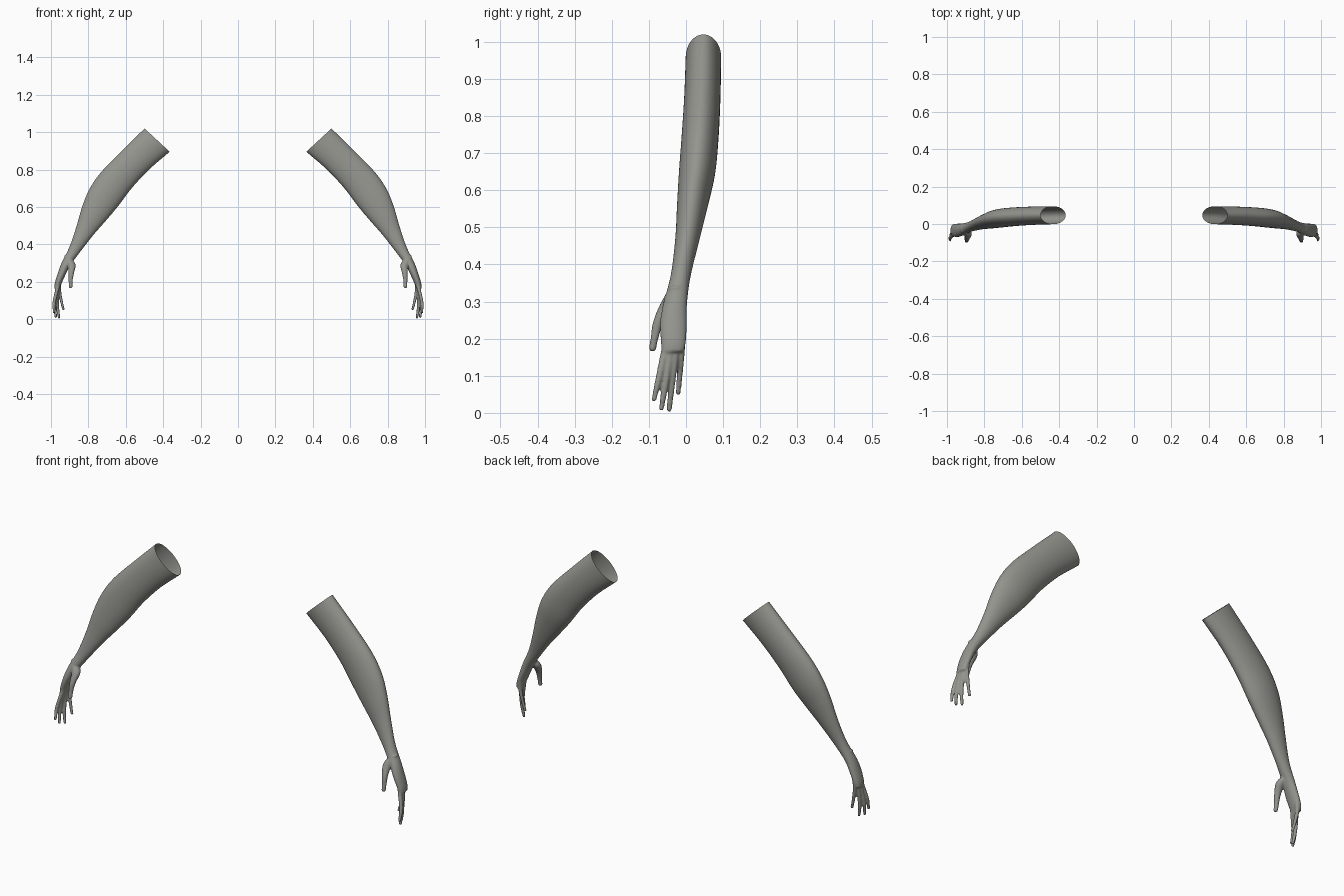
import bpy, bmesh, math
from mathutils import Vector

if "Cube" in bpy.data.objects:
    bpy.data.objects.remove(bpy.data.objects["Cube"])

skin = bpy.data.materials.new("warm_grey")
skin.diffuse_color = (0.30, 0.30, 0.275, 1)
skin.use_nodes = True
skin.node_tree.nodes["Principled BSDF"].inputs["Base Color"].default_value = skin.diffuse_color

# Arm sections: outer x, z, inner x, z, centre y, half depth in y
ARM = [
    (0.475, 1.047, 0.340, 0.922, 0.048, 0.048),   # trimmed off above the cut
    (0.500, 1.020, 0.365, 0.895, 0.047, 0.048),
    (0.620, 0.902, 0.475, 0.800, 0.044, 0.049),   # upper arm
    (0.732, 0.787, 0.568, 0.700, 0.038, 0.050),   # elbow
    (0.795, 0.695, 0.640, 0.605, 0.030, 0.049),
    (0.834, 0.600, 0.703, 0.530, 0.018, 0.042),   # forearm
    (0.866, 0.490, 0.773, 0.450, 0.004, 0.033),
    (0.902, 0.385, 0.845, 0.358, -0.014, 0.027),  # wrist
    (0.943, 0.302, 0.895, 0.290, -0.029, 0.032),
    (0.964, 0.245, 0.922, 0.238, -0.034, 0.036),  # palm
    (0.979, 0.195, 0.943, 0.192, -0.034, 0.034),
    (0.982, 0.165, 0.956, 0.163, -0.036, 0.030),
]
# Digits: points (x, y, z, radius) from knuckle to tip
DIGITS = [
    [(0.950, -0.045, 0.22, .011), (0.968, -0.060, 0.155, .010), (0.983, -0.074, 0.09, .009), (0.983, -0.086, 0.037, .007)],
    [(0.955, -0.037, 0.22, .011), (0.968, -0.045, 0.150, .010), (0.978, -0.057, 0.07, .009), (0.974, -0.066, 0.013, .007)],
    [(0.955, -0.025, 0.22, .011), (0.964, -0.030, 0.150, .010), (0.965, -0.039, 0.07, .009), (0.957, -0.045, 0.010, .007)],
    [(0.950, -0.012, 0.22, .011), (0.956, -0.013, 0.165, .010), (0.945, -0.017, 0.10, .008), (0.934, -0.021, 0.055, .007)],
    [(0.920, -0.030, 0.34, .012), (0.890, -0.048, 0.295, .021), (0.892, -0.074, 0.245, .015),
     (0.895, -0.084, 0.205, .011), (0.895, -0.090, 0.175, .010)],
]


def smooth_rows(rows, steps):
    """Catmull-Rom interpolation of rows of numbers."""
    out = []
    for i in range(len(rows) - 1):
        a, b, c, d = (rows[max(0, min(len(rows) - 1, k))] for k in (i - 1, i, i + 1, i + 2))
        for s in range(steps):
            t = s / steps
            out.append([0.5 * (2 * q + (r - p) * t + (2 * p - 5 * q + 4 * r - u) * t * t
                               + (3 * q - p - 3 * r + u) * t ** 3)
                        for p, q, r, u in zip(a, b, c, d)])
    return out + [list(rows[-1])]


def loft(bm, sections, n=32):
    """Closed tube through ellipses given as (centre, half axis, half axis)."""
    rings = [[bm.verts.new(c + u * math.cos(2 * math.pi * k / n) + v * math.sin(2 * math.pi * k / n))
              for k in range(n)] for c, u, v in sections]
    for r0, r1 in zip(rings, rings[1:]):
        for k in range(n):
            bm.faces.new((r0[k], r0[(k + 1) % n], r1[(k + 1) % n], r1[k]))
    bm.faces.new(rings[0][::-1])
    bm.faces.new(rings[-1])


bm = bmesh.new()

# Arm and palm
loft(bm, [(Vector(((ox + ix) / 2, cy, (oz + iz) / 2)),
           Vector(((ox - ix) / 2, 0, (oz - iz) / 2)), Vector((0, h, 0)))
          for ox, oz, ix, iz, cy, h in smooth_rows(ARM, 6)])

# Fingers and thumb, with rounded tips
for digit in DIGITS:
    loft(bm, [(Vector((x, y, z)), Vector((r, 0, 0)), Vector((0, r, 0)))
              for x, y, z, r in smooth_rows(digit, 5)], 16)
    x, y, z, r = digit[-1]
    ball = bmesh.ops.create_uvsphere(bm, u_segments=16, v_segments=10, radius=r * 1.05)
    bmesh.ops.translate(bm, verts=ball["verts"], vec=(x, y, z))
bmesh.ops.recalc_face_normals(bm, faces=bm.faces)

mesh = bpy.data.meshes.new("arms")
bm.to_mesh(mesh)
bm.free()
arms = bpy.data.objects.new("arms", mesh)
bpy.context.collection.objects.link(arms)

# Fuse the parts into one skin
fuse = arms.modifiers.new("fuse", 'REMESH')
fuse.mode = 'VOXEL'
fuse.voxel_size = 0.0042
relax = arms.modifiers.new("relax", 'SMOOTH')
relax.factor = 0.5
relax.iterations = 4
fused = bpy.data.meshes.new_from_object(arms.evaluated_get(bpy.context.evaluated_depsgraph_get()))
arms.modifiers.clear()
arms.data = fused

# Open cut at the top of the upper arm
bm = bmesh.new()
bm.from_mesh(fused)
bmesh.ops.bisect_plane(bm, geom=bm.verts[:] + bm.edges[:] + bm.faces[:], plane_co=(0.4325, 0, 0.9575),
                       plane_no=(-0.125, 0, 0.135), clear_outer=True)
for f in bm.faces:
    f.smooth = True
bm.to_mesh(fused)
bm.free()
fused.materials.clear()
fused.materials.append(skin)

# Matching arm on the other side
mirror = arms.modifiers.new("mirror", 'MIRROR')
mirror.use_axis[0] = True
